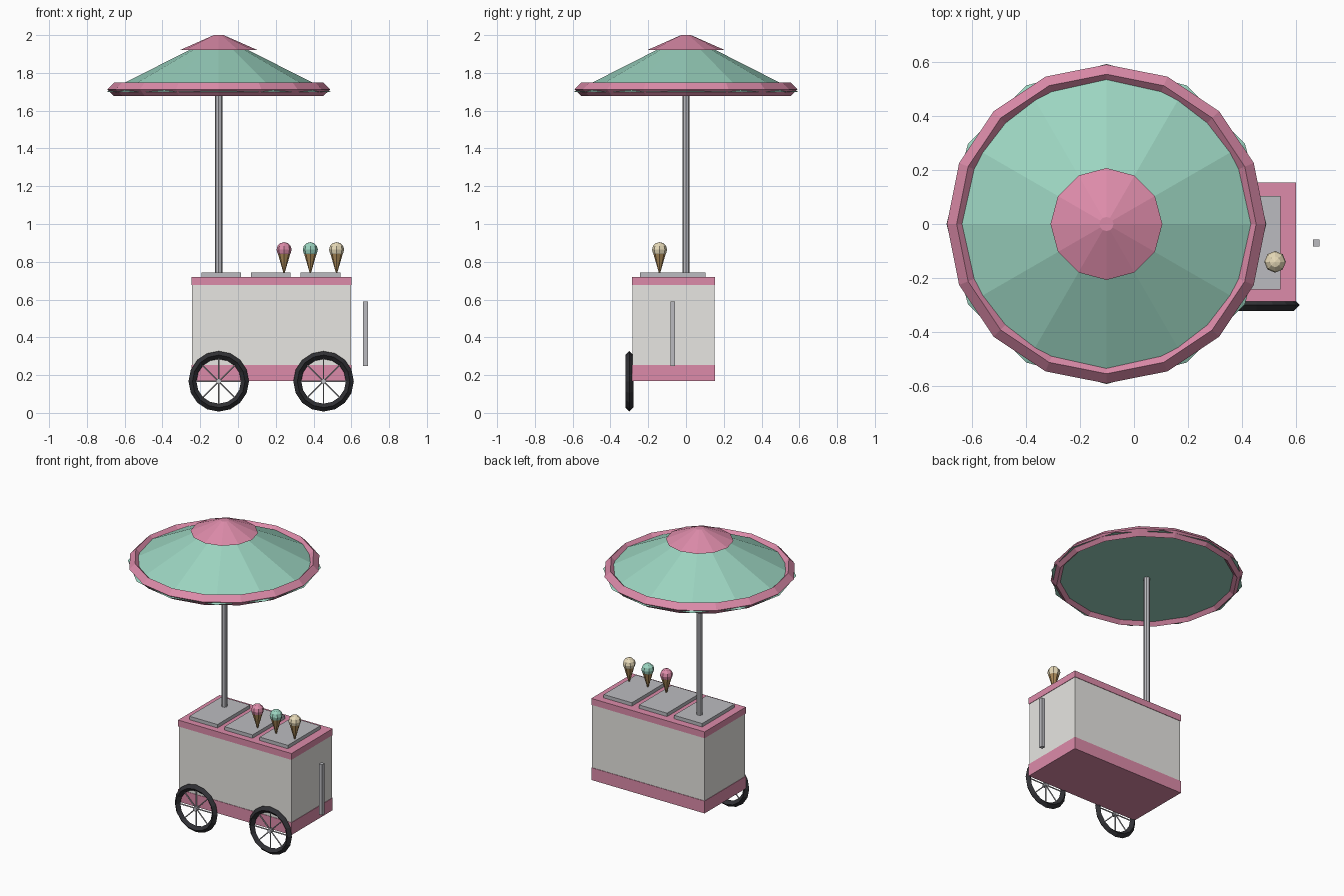
import bpy, math

if "Cube" in bpy.data.objects:
    bpy.data.objects.remove(bpy.data.objects["Cube"])


def material(name, rgb):
    m = bpy.data.materials.new(name)
    m.diffuse_color = (*rgb, 1)
    m.use_nodes = True
    m.node_tree.nodes["Principled BSDF"].inputs["Base Color"].default_value = m.diffuse_color
    return m


PINK = material("pink", (0.72, 0.26, 0.40))
MINT = material("mint", (0.33, 0.66, 0.53))
CREAM = material("cream", (0.80, 0.70, 0.48))
WAFER = material("wafer", (0.42, 0.26, 0.10))
RUBBER = material("rubber", (0.03, 0.03, 0.035))
WHITE = material("off_white", (0.80, 0.79, 0.76))
STEEL = material("steel", (0.50, 0.50, 0.53))


def finish(name, mat):
    ob = bpy.context.object
    ob.name = name
    ob.data.materials.append(mat)
    return ob


def box(name, mat, x, y, z):
    """Box from (min, max) ranges on each axis."""
    bpy.ops.mesh.primitive_cube_add(size=1, location=[sum(r) / 2 for r in (x, y, z)])
    bpy.context.object.scale = [r[1] - r[0] for r in (x, y, z)]
    bpy.ops.object.transform_apply(location=False, rotation=False)
    return finish(name, mat)


def cone(name, mat, x, y, z0, z1, r0, r1, sides):
    """Upright tapered prism."""
    bpy.ops.mesh.primitive_cone_add(vertices=sides, radius1=r0, radius2=r1,
                                    depth=z1 - z0, location=(x, y, (z0 + z1) / 2))
    return finish(name, mat)


def ring(name, mat, loc, major, minor, rot=(0, 0, 0)):
    """Sixteen-sided ring with a diamond section."""
    bpy.ops.mesh.primitive_torus_add(major_segments=16, minor_segments=4, major_radius=major,
                                     minor_radius=minor, location=loc, rotation=rot)
    return finish(name, mat)


# Cart body with pink trim
box("cart_body", WHITE, (-0.243, 0.597), (-0.284, 0.15), (0.25, 0.68))
box("top_trim", PINK, (-0.246, 0.6), (-0.287, 0.153), (0.677, 0.72))
box("base_trim", PINK, (-0.246, 0.6), (-0.287, 0.153), (0.17, 0.253))

# Freezer lids
for i, cx in enumerate((-0.088, 0.174, 0.437)):
    box(f"freezer_lid_{i + 1}", STEEL, (cx - 0.105, cx + 0.105), (-0.243, 0.103), (0.715, 0.743))

# Push bar
box("push_bar", STEEL, (0.663, 0.687), (-0.083, -0.057), (0.248, 0.59))

# Parasol
PX = -0.102
cone("parasol_pole", STEEL, PX, 0, 0.73, 1.76, 0.019, 0.019, 8)
cone("parasol_canopy", MINT, PX, 0, 1.70, 1.985, 0.592, 0.03, 12)
cone("parasol_cap", PINK, PX, 0, 1.92, 2.0, 0.207, 0.026, 12)
ring("parasol_rim", PINK, (PX, 0, 1.713), 0.554, 0.036)

# Ice cream cones
for i, (cx, mat) in enumerate(((0.244, PINK), (0.383, MINT), (0.522, CREAM))):
    cone(f"wafer_cone_{i + 1}", WAFER, cx, -0.14, 0.743, 0.85, 0.004, 0.035, 8)
    bpy.ops.mesh.primitive_uv_sphere_add(segments=8, ring_count=6, radius=0.04,
                                         location=(cx, -0.14, 0.864))
    finish(f"scoop_{i + 1}", mat)

# Wheels: tyre, hub and spokes
WY, WZ = -0.30, 0.167
for side, cx in (("left", -0.102), ("right", 0.453)):
    ring(f"{side}_tyre", RUBBER, (cx, WY, WZ), 0.139, 0.021, (math.pi / 2, 0, 0))
    bpy.ops.mesh.primitive_cylinder_add(vertices=8, radius=0.015, depth=0.03,
                                        location=(cx, WY, WZ), rotation=(math.pi / 2, 0, 0))
    finish(f"{side}_hub", STEEL)
    for k in range(4):
        bpy.ops.mesh.primitive_cylinder_add(vertices=6, radius=0.004, depth=0.26,
                                            location=(cx, WY, WZ), rotation=(0, k * math.pi / 4, 0))
        finish(f"{side}_spoke_{k + 1}", STEEL)
